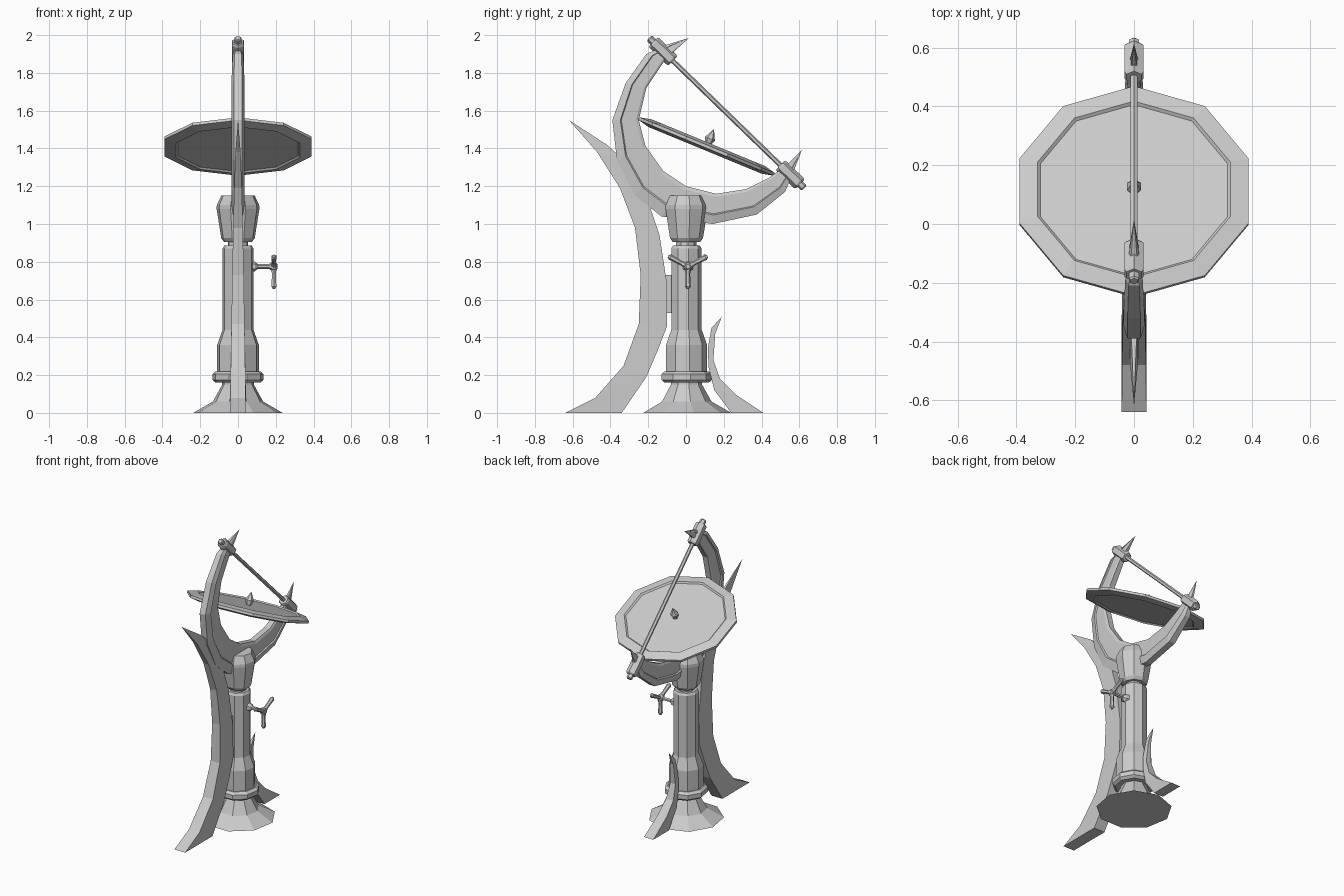
import bpy, bmesh, math
from mathutils import Vector, Matrix

cube = bpy.data.objects.get("Cube")
if cube:
    bpy.data.objects.remove(cube)

stone = bpy.data.materials.new("pale grey")
stone.use_nodes = True
stone.diffuse_color = (0.6, 0.6, 0.6, 1)
stone.node_tree.nodes["Principled BSDF"].inputs["Base Color"].default_value = (0.6, 0.6, 0.6, 1)


def loft(name, rings):
    """Skin closed rings of equal size, cap both ends, weld collapsed points."""
    bm = bmesh.new()
    rows = [[bm.verts.new(p) for p in ring] for ring in rings]
    n = len(rows[0])
    for a, b in zip(rows, rows[1:]):
        for i in range(n):
            j = (i + 1) % n
            bm.faces.new((a[i], a[j], b[j], b[i]))
    bm.faces.new(rows[0][::-1])
    bm.faces.new(rows[-1])
    bmesh.ops.remove_doubles(bm, verts=bm.verts, dist=0.0005)
    bmesh.ops.recalc_face_normals(bm, faces=bm.faces)
    mesh = bpy.data.meshes.new(name)
    bm.to_mesh(mesh)
    bm.free()
    mesh.materials.append(stone)
    obj = bpy.data.objects.new(name, mesh)
    bpy.context.collection.objects.link(obj)
    return obj


def lathe(name, profile, sides, matrix=Matrix(), squash=1):
    """Turn (radius, height) points around z, first corner towards +y."""
    turns = [math.tau * k / sides for k in range(sides)]
    return loft(name, [[matrix @ Vector((r * math.sin(t), r * squash * math.cos(t), z))
                        for t in turns] for r, z in profile])


def along(start, direction):
    """Matrix that places local z along a direction."""
    turn = Vector(direction).to_track_quat('Z', 'Y').to_matrix().to_4x4()
    return Matrix.Translation(start) @ turn


def ribbon(name, stations, section):
    """Sweep a section through (outer y, z, inner y, z) stations."""
    rings = []
    for k, (oy, oz, iy, iz) in enumerate(stations):
        half = section(k / (len(stations) - 1))
        side = [(w, oy + (iy - oy) * t, oz + (iz - oz) * t) for t, w in half]
        rings.append(side + [(-x, y, z) for x, y, z in reversed(side)])
    return loft(name, rings)


# Pedestal
lathe("pedestal_foot", [(.24, 0), (.135, .06), (.085, .15), (.085, .17)], 9)
lathe("pedestal_collar", [(.12, .16), (.138, .175), (.138, .205), (.12, .22)], 9)
lathe("column", [(.112, .2), (.112, .36), (.083, .44), (.083, .87), (.074, .885)], 9)
lathe("neck", [(.055, .87), (.055, .93)], 9)
lathe("head", [(.075, .905), (.09, .925), (.115, 1.08), (.114, 1.1), (.09, 1.15)], 9)

# Curved support fins
def taper(width):
    return lambda t: [(0, width * (1 - t ** 1.6)), (1, width * (1 - t ** 1.6))]

ribbon("front_fin", [
    (-.64, 0, -.34, 0), (-.48, .08, -.21, .19), (-.33, .25, -.15, .33),
    (-.25, .47, -.1, .46), (-.24, .73, -.1, .68), (-.27, .98, -.14, .94),
    (-.35, 1.19, -.21, 1.15), (-.47, 1.38, -.33, 1.34), (-.54, 1.46, -.42, 1.42),
    (-.62, 1.55, -.62, 1.55)], taper(.042))
ribbon("back_fin", [
    (.41, 0, .24, 0), (.26, .1, .15, .12), (.18, .18, .12, .24),
    (.145, .28, .115, .34), (.155, .42, .135, .45), (.19, .51, .19, .51)], taper(.036))
ribbon("fin_bracket", [
    (-.13, .53, -.07, .53), (-.105, .56, -.07, .56), (-.105, .7, -.07, .7),
    (-.13, .73, -.07, .73)], lambda t: [(0, .016), (1, .016)])

# Crescent with stepped sides
def crescent_section(t):
    s = min(1, 5 * t, 5 * (1 - t))
    return [(0, .022 * s), (.3, .035 * s), (.34, .027 * s), (.9, .027 * s), (1, .02 * s)]

ribbon("crescent", [
    (.016, 1.985, .016, 1.985), (-.1, 1.95, -.045, 1.93), (-.21, 1.9, -.11, 1.87),
    (-.32, 1.745, -.21, 1.72), (-.39, 1.55, -.25, 1.55), (-.365, 1.335, -.215, 1.415),
    (-.275, 1.155, -.12, 1.28), (-.13, 1.04, 0, 1.2), (.14, 1, .16, 1.16),
    (.375, 1.05, .32, 1.185), (.525, 1.17, .44, 1.245), (.57, 1.28, .53, 1.31),
    (.615, 1.395, .615, 1.395)], crescent_section)

# Axis rod with its two clamps
top, bottom = Vector((0, -.195, 1.985)), Vector((0, .625, 1.19))
span = (bottom - top).length
axis = along(top, bottom - top)
lathe("axis_rod", [(.013, .02), (.013, span - .02)], 6, axis)
for name, base, flip in (("upper", top, bottom - top), ("lower", bottom, top - bottom)):
    lathe(name + "_clamp", [(.03, .03), (.037, .04), (.037, .165), (.03, .175)], 6, along(base, flip))
    lathe(name + "_rod_end", [(.014, 0), (.02, .006), (.02, .04)], 6, along(base, flip))

# Tilted dial with recessed faces
tilt = Matrix.Translation((0, .11, 1.41)) @ Matrix.Rotation(math.radians(-22.4), 4, 'X')
upper = [(.41, .008), (.345, .022), (.335, .013), (.0, .013)]
lathe("dial", [(r, -z) for r, z in reversed(upper)] + upper, 10, tilt, .94)
lathe("dial_stud", [(.015, .01), (.028, .045), (0, .1)], 6, tilt)

# Three-armed hand wheel on the left side
hub = Vector((.19, .01, .775))
lathe("wheel_shaft", [(.032, 0), (.026, .025), (.012, .04), (.012, .11)], 6,
      along((.065, .01, .775), (1, 0, 0)))
lathe("wheel_hub", [(.016, 0), (.024, .012), (.024, .03), (.012, .04)], 6,
      along(hub - Vector((.022, 0, 0)), (1, 0, 0)))
for k, angle in enumerate((28, 152, 270)):
    a = math.radians(angle)
    lathe(f"wheel_arm_{k + 1}", [(.018, 0), (.012, .04), (.014, .09), (.016, .105), (.007, .118)], 6,
          along(hub, (0, math.cos(a), math.sin(a))))
